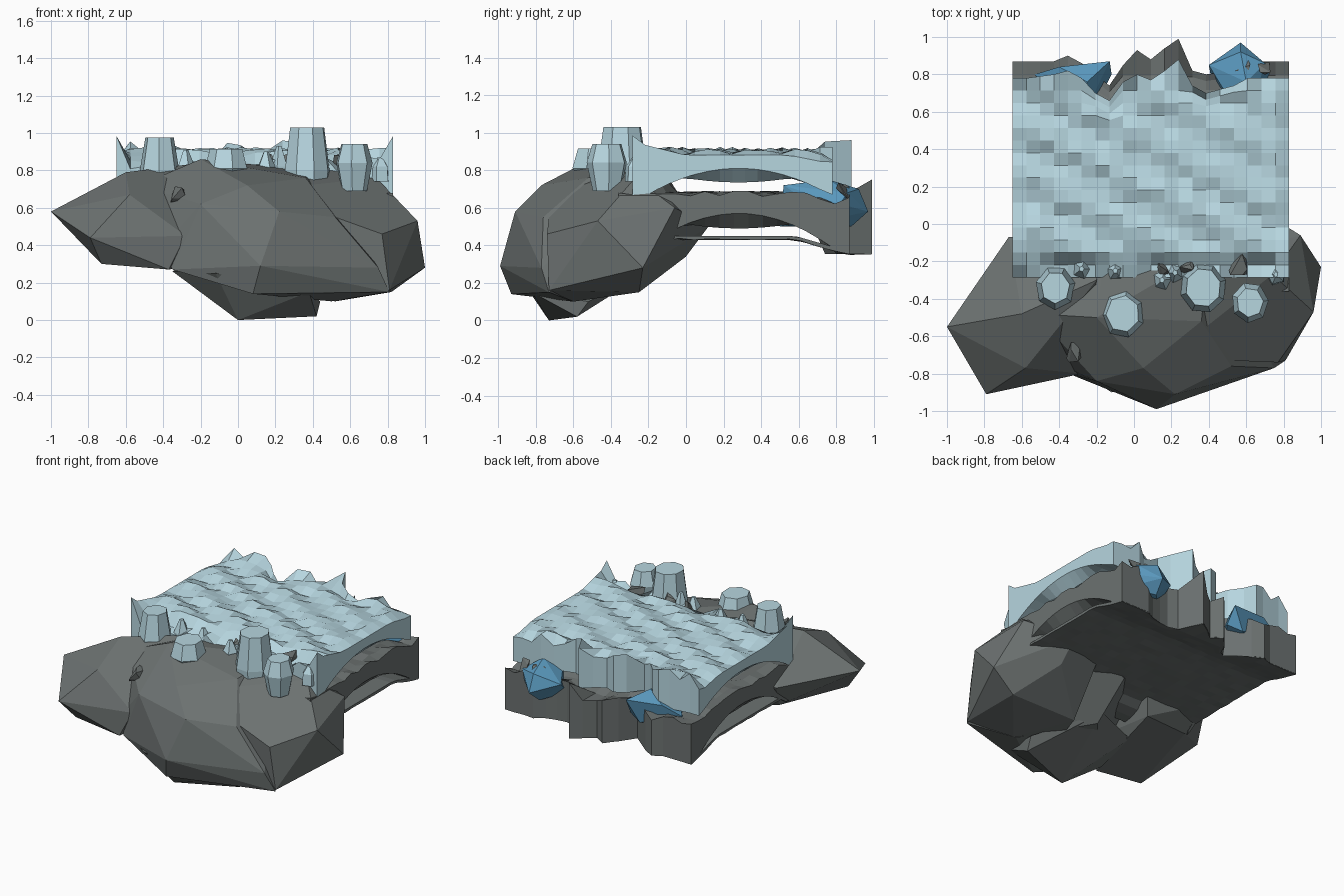
import bpy, bmesh, math, random
from mathutils import Vector

if "Cube" in bpy.data.objects:
    bpy.data.objects.remove(bpy.data.objects["Cube"])

random.seed(7)


def material(name, rgb):
    m = bpy.data.materials.new(name)
    m.diffuse_color = (*rgb, 1)
    m.use_nodes = True
    m.node_tree.nodes["Principled BSDF"].inputs["Base Color"].default_value = m.diffuse_color
    return m


ROCK = material("dark rock", (0.15, 0.168, 0.165))
ICE = material("pale ice", (0.47, 0.67, 0.74))
CRYSTAL = material("blue crystal", (0.10, 0.31, 0.50))


def finish(bm, name, mat):
    bmesh.ops.recalc_face_normals(bm, faces=bm.faces[:])
    me = bpy.data.meshes.new(name)
    bm.to_mesh(me)
    bm.free()
    me.materials.append(mat)
    ob = bpy.data.objects.new(name, me)
    bpy.context.collection.objects.link(ob)
    return ob


def hull(name, mat, pts):
    """Faceted boulder: convex hull of a few corner points."""
    bm = bmesh.new()
    for p in pts:
        bm.verts.new(p)
    bmesh.ops.convex_hull(bm, input=bm.verts[:])
    loose = [v for v in bm.verts if not v.link_faces]
    bmesh.ops.delete(bm, geom=loose, context='VERTS')
    bmesh.ops.dissolve_limit(bm, angle_limit=math.radians(8),
                             verts=bm.verts[:], edges=bm.edges[:])
    return finish(bm, name, mat)


X0, X1, NX, NY = -0.65, 0.83, 20, 16


def sheet(name, mat, front, back, top, bottom):
    """Closed rippled slab with ragged front and back edges."""
    bm = bmesh.new()
    y0, y1 = front[0], back[0]
    up, low = [], []
    for i in range(NX + 1):
        x = X0 + (X1 - X0) * i / NX
        cu, cl = [], []
        for j in range(NY + 1):
            y = y0 + (y1 - y0) * j / NY
            y = min(y, back[i] - 0.035 * (NY - j))
            y = max(y, front[i] + 0.02 * j)
            if j == NY:
                y = back[i]
            if j == 0:
                y = front[i]
            cu.append(bm.verts.new((x, y, top(i, j, y))))
            cl.append(bm.verts.new((x, y, bottom(i, j, y))))
        up.append(cu)
        low.append(cl)
    for i in range(NX):
        for j in range(NY):
            for g in (up, low):
                bm.faces.new((g[i][j], g[i + 1][j], g[i + 1][j + 1], g[i][j + 1]))
        for j in (0, NY):
            bm.faces.new((up[i][j], up[i + 1][j], low[i + 1][j], low[i][j]))
    for i in (0, NX):
        for j in range(NY):
            bm.faces.new((up[i][j], up[i][j + 1], low[i][j + 1], low[i][j]))
    return finish(bm, name, mat)


def rnd(a):
    return random.uniform(-a, a)


# Big boulders at the front
hull("left_boulder", ROCK, [
    (-1, -.55, .58), (-.79, -.91, .44), (-.73, -.80, .30), (-.58, -.77, .67),
    (-.60, -.48, .79), (-.37, -.82, .27), (-.28, -.80, .45), (-.67, -.07, .55),
    (-.20, -.30, .84), (-.60, -.20, .36), (-.20, -.10, .30), (-.15, -.05, .66)])
hull("centre_boulder", ROCK, [
    (-.20, -.50, .86), (-.53, -.48, .72), (-.20, -.84, .62), (.22, -.91, .58),
    (.05, -.77, .72), (.12, -.99, .29), (-.42, -.74, .37), (-.35, -.80, .27),
    (.08, -.93, .14), (.52, -.76, .55), (.36, -.52, .76), (.40, -.15, .80),
    (-.15, -.12, .80), (.50, -.60, .10), (.81, -.73, .15), (.75, -.77, .28),
    (.1, .02, .42), (.4, .04, .55), (.1, -.25, .20)])
hull("bottom_boulder", ROCK, [
    (0, -.73, 0), (.42, -.58, .02), (-.35, -.75, .26), (-.12, -.90, .25),
    (.38, -.82, .15), (.44, -.52, .10), (.0, -.50, .12), (-.3, -.40, .30),
    (.1, -.20, .26)])
hull("right_boulder", ROCK, [
    (.36, -.57, .72), (.52, -.73, .55), (.77, -.74, .46), (.81, -.73, .16),
    (.52, -.60, .10), (.96, -.47, .53), (1, -.23, .28), (.89, -.06, .60),
    (.60, .12, .50), (.62, .0, .34), (.82, -.25, .15), (.74, -.27, .76),
    (.40, -.20, .85), (.30, -.25, .15), (.35, .05, .45), (.15, -.7, .15)])

# Small stones poking through the ice front
for x, y, z, r in [(.17, -.24, .84, .05), (.29, -.22, .85, .06),
                   (.56, -.22, .85, .06), (-.32, -.68, .66, .06),
                   (.80, -.32, .68, .06)]:
    hull("small_stone", ROCK, [Vector((x, y, z)) + Vector((rnd(r), rnd(r), rnd(r)))
                               for _ in range(10)])

# Dark rock shelf: arched upper layer, thin base layer
shelf_back = [.87, .87, .87, .87, .90, .86, .80, .74, .85, .93, .88, .94, .99,
              .82, .80, .81, .83, .87, .87, .87, .87]
shelf_front = [-.36] * (NX + 1)


def shelf_top(i, j, y):
    if j == NY and i == 12:
        return .75
    return .675 - max(0, y - .6) * .24 + rnd(.015) + (abs(rnd(.06)) if j == NY else 0)


def shelf_bottom(i, j, y):
    if j == NY:
        return .355
    arch = max(.38, .57 - .17 * ((y - .28) / .48) ** 2)
    return arch if i in (0, NX) else min(arch, .49 + .3 * (y - .28) ** 2)


def base_top(y):
    return .45 - .08 * min(1, max(0, (y - .58) / .28))


sheet("rock_shelf", ROCK, shelf_front, shelf_back, shelf_top, shelf_bottom)
sheet("shelf_base", ROCK, [-.15] * (NX + 1), [b - .003 for b in shelf_back],
      lambda i, j, y: base_top(y), lambda i, j, y: base_top(y) - .018 + rnd(.004))

# Rippled ice sheet above the shelf
ice_back = [.78, .78, .79, .80, .82, .78, .70, .66, .76, .80, .77, .82, .88,
            .74, .70, .72, .74, .78, .78, .78, .78]
ice_front = [-.285] * (NX + 1)


def ice_top(i, j, y):
    edge = i in (0, NX)
    if j == 0:
        return .985 if edge else .84 + rnd(.05)
    if j == NY:
        return .86 if i == 0 else .96 if i == 12 else .90 + rnd(.06)
    if edge:
        return .88 + max(0, -y) * .25 - max(0, y - .55) * .2
    end = .05 if j == 1 else 0
    return .897 - end + .018 * math.sin(i * 0.9 + j * 1.6) + rnd(.012)


def ice_bottom(i, j, y):
    if j == NY:
        return .67
    arch = .81 - .15 * ((y - .28) / .5) ** 2
    return arch if i in (0, NX) else min(arch, .735 + .3 * (y - .28) ** 2)


sheet("ice_sheet", ICE, ice_front, ice_back, ice_top, ice_bottom)

# Blue crystals wedged between shelf and ice at the back
hull("left_crystal", CRYSTAL, [
    (-.53, .80, .64), (-.40, .84, .70), (-.13, .87, .68), (-.12, .80, .56),
    (-.18, .68, .60), (-.30, .52, .70), (-.35, .50, .50), (-.22, .84, .53),
    (-.42, .74, .53), (-.25, .76, .75)])
hull("right_crystal", CRYSTAL, [
    (.40, .85, .64), (.57, .97, .58), (.57, .92, .70), (.73, .82, .62),
    (.72, .78, .54), (.60, .52, .72), (.55, .50, .50), (.42, .74, .54),
    (.55, .88, .50), (.60, .76, .75), (.70, .86, .68)])
for x, y in [(.58, .85), (.70, .83)]:
    hull("crystal_stone", ROCK, [Vector((x, y, .69)) + Vector((rnd(.045), rnd(.04), rnd(.05)))
                                 for _ in range(12)])


# Faceted ice stumps along the front: rings of (radius, z)
def stump(x, y, sides, rings, turn):
    bm = bmesh.new()
    loops = [[bm.verts.new((x + r * math.cos(a), y + r * 1.1 * math.sin(a), z))
              for a in (turn + math.tau * k / sides for k in range(sides))]
             for r, z in rings]
    for a, b in zip(loops, loops[1:]):
        for k in range(sides):
            n = (k + 1) % sides
            bm.faces.new((a[k], a[n], b[n], b[k]))
    bm.faces.new(loops[0])
    bm.faces.new(loops[-1])
    finish(bm, "ice_stump", ICE)


stump(-.42, -.34, 7, [(.105, .72), (.108, .80), (.078, .975)], .2)
stump(-.06, -.48, 7, [(.08, .76), (.118, .81), (.09, .915)], .5)
stump(.37, -.34, 8, [(.12, .71), (.125, .80), (.095, 1.03)], .3)
stump(.62, -.42, 7, [(.07, .69), (.10, .84), (.072, .94)], .1)

# Icicle-like shards at the ice front
for x, y, z in [(.15, -.30, .90), (.22, -.26, .93), (-.10, -.25, .90),
                (-.28, -.24, .91), (.76, -.27, .87)]:
    stump(x, y, 5, [(.055, .74), (.05, .82), (.014, z)], x * 9)
